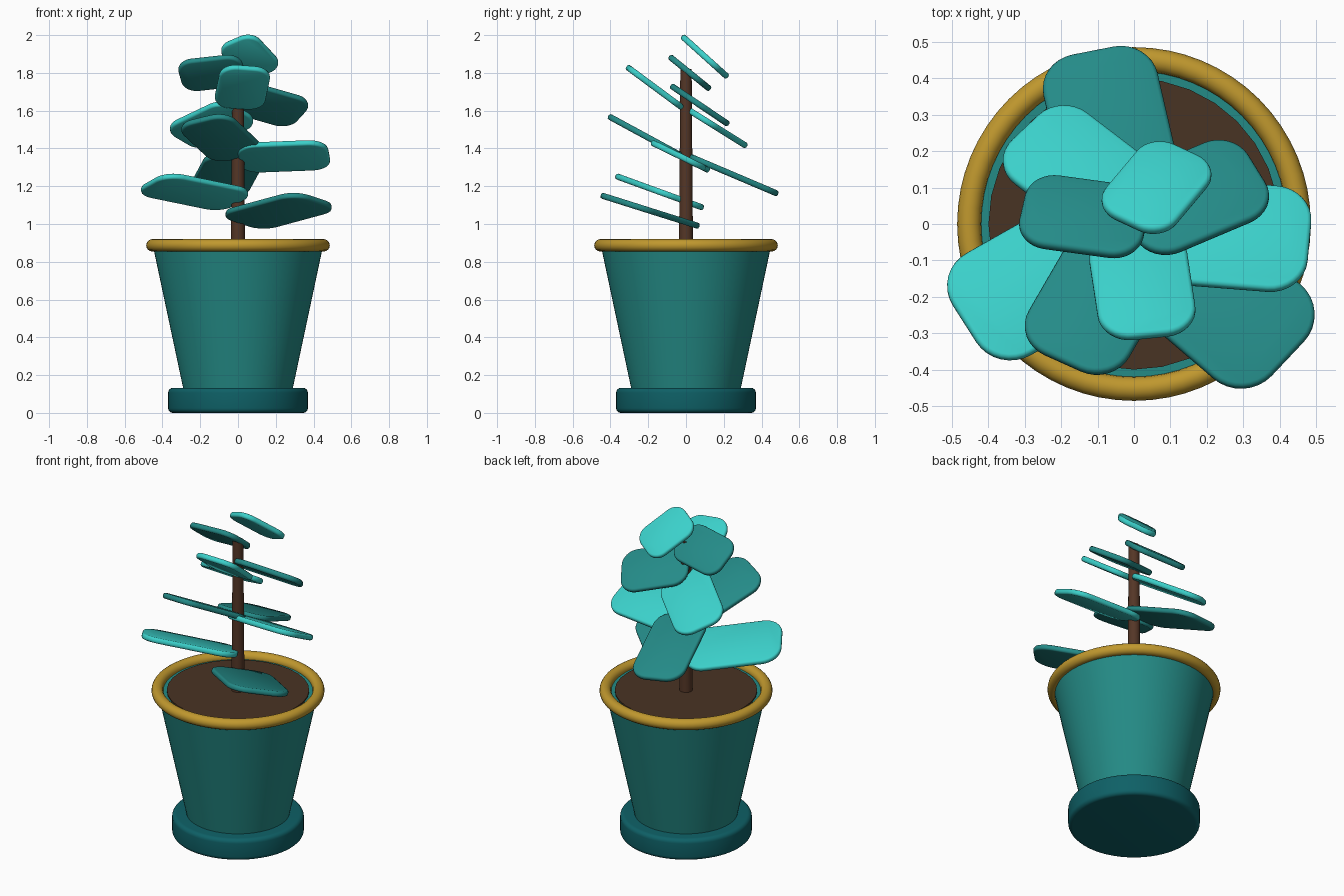
import bpy, bmesh, math
from mathutils import Matrix, Vector

if "Cube" in bpy.data.objects:
    bpy.data.objects.remove(bpy.data.objects["Cube"])


def srgb(r, g, b):
    lin = lambda c: c / 12.92 if c <= 0.04045 else ((c + 0.055) / 1.055) ** 2.4
    return tuple(lin(c / 255) for c in (r, g, b)) + (1.0,)


def material(name, *rgb):
    m = bpy.data.materials.new(name)
    m.diffuse_color = srgb(*rgb)
    m.use_nodes = True
    m.node_tree.nodes["Principled BSDF"].inputs["Base Color"].default_value = m.diffuse_color
    return m


POT = material("pot_teal", 36, 139, 134)
SAUCER = material("saucer_deep_teal", 14, 96, 102)
GOLD = material("rim_gold", 192, 152, 46)
SOIL = material("soil_brown", 73, 51, 36)
STEM = material("stem_brown", 84, 54, 38)
LIGHT = material("leaf_light", 59, 208, 202)
DARK = material("leaf_dark", 36, 139, 136)


def finish(name, bm, mat, angle=35):
    bmesh.ops.recalc_face_normals(bm, faces=bm.faces)
    mesh = bpy.data.meshes.new(name)
    bm.to_mesh(mesh)
    bm.free()
    ob = bpy.data.objects.new(name, mesh)
    bpy.context.collection.objects.link(ob)
    mesh.materials.append(mat)
    bpy.ops.object.select_all(action='DESELECT')
    ob.select_set(True)
    bpy.context.view_layer.objects.active = ob
    bpy.ops.object.shade_smooth_by_angle(angle=math.radians(angle))
    return ob


def lathe(name, profile, mat, sides=64, closed=False):
    """Spin a (radius, z) profile round the z axis, capping open ends."""
    bm = bmesh.new()
    rings = [[bm.verts.new((r * math.cos(2 * math.pi * k / sides),
                            r * math.sin(2 * math.pi * k / sides), z))
              for k in range(sides)] for r, z in profile]
    pairs = list(zip(rings, rings[1:]))
    if closed:
        pairs.append((rings[-1], rings[0]))
    for lo, hi in pairs:
        for k in range(sides):
            n = (k + 1) % sides
            bm.faces.new((lo[k], lo[n], hi[n], hi[k]))
    if not closed:
        bm.faces.new(rings[0][::-1])
        bm.faces.new(rings[-1])
    return finish(name, bm, mat)


def arc(cx, cz, r, start, end, steps):
    return [(cx + r * math.cos(math.radians(start + (end - start) * i / steps)),
             cz + r * math.sin(math.radians(start + (end - start) * i / steps)))
            for i in range(steps + 1)]


# Saucer with rounded edges, tapered pot, rolled rim
lathe("saucer", arc(0.345, 0.025, 0.025, -90, 0, 5) + arc(0.345, 0.107, 0.025, 0, 90, 5), SAUCER)
lathe("pot", [(0.288, 0.12), (0.45, 0.882)], POT)
lathe("rim", arc(0.453, 0.887, 0.033, 0, 337.5, 15), GOLD, closed=True)
# Soil disc and stem
lathe("soil", [(0.40, 0.86), (0.40, 0.89)], SOIL, sides=32)
lathe("stem", [(0.037, 0.87), (0.030, 1.82)], STEM, sides=24)


def leaf(name, centre, tilt, turn, length, width, mat, thick=0.032, edge=0.011):
    """Rounded slab turned in its own plane, then tipped down towards the back."""
    radius = 0.29 * width + 0.01
    bm = bmesh.new()
    layers = [(edge, -thick / 2), (edge * 0.3, -thick / 2 + edge * 0.3), (0, -thick / 2 + edge),
              (0, thick / 2 - edge), (edge * 0.3, thick / 2 - edge * 0.3), (edge, thick / 2)]
    corners = [(1, 1, 0), (-1, 1, 90), (-1, -1, 180), (1, -1, 270)]
    rings = []
    for inset, z in layers:
        pts = []
        for sx, sy, a in corners:
            pts += arc(sx * (length / 2 - radius), sy * (width / 2 - radius),
                       radius - inset, a, a + 90, 8)
        rings.append([bm.verts.new((x, y, z)) for x, y in pts])
    for lo, hi in zip(rings, rings[1:]):
        for k in range(len(lo)):
            n = (k + 1) % len(lo)
            bm.faces.new((lo[k], lo[n], hi[n], hi[k]))
    bm.faces.new(rings[0][::-1])
    bm.faces.new(rings[-1])
    place = (Matrix.Translation(Vector(centre)) @ Matrix.Rotation(math.radians(-tilt), 4, 'X')
             @ Matrix.Rotation(math.radians(turn), 4, 'Z'))
    bm.transform(place)
    return finish(name, bm, mat, 50)


# Leaves spiral up the stem: x, y, z, tilt, turn, length, width
LEAVES = [
    (0.215, -0.190, 1.070, 17.5, -42, 0.56, 0.36),
    (-0.230, -0.140, 1.170, 20, 211, 0.55, 0.344),
    (-0.060, 0.245, 1.262, 23, 102, 0.51, 0.32),
    (0.243, -0.030, 1.358, 26, -5, 0.48, 0.32),
    (-0.092, -0.200, 1.457, 28.5, -117, 0.46, 0.31),
    (-0.140, 0.140, 1.525, 32, 138, 0.43, 0.30),
    (0.160, 0.073, 1.630, 34, 27, 0.40, 0.285),
    (0.023, -0.166, 1.724, 36.5, -83, 0.36, 0.27),
    (-0.137, 0.020, 1.800, 39, 170, 0.345, 0.25),
    (0.062, 0.100, 1.886, 42, 58, 0.31, 0.23),
]
for i, (x, y, z, tilt, turn, length, width) in enumerate(LEAVES):
    leaf(f"leaf_{i + 1}", (x, y, z), tilt, turn, length, width, LIGHT if i % 2 else DARK)
